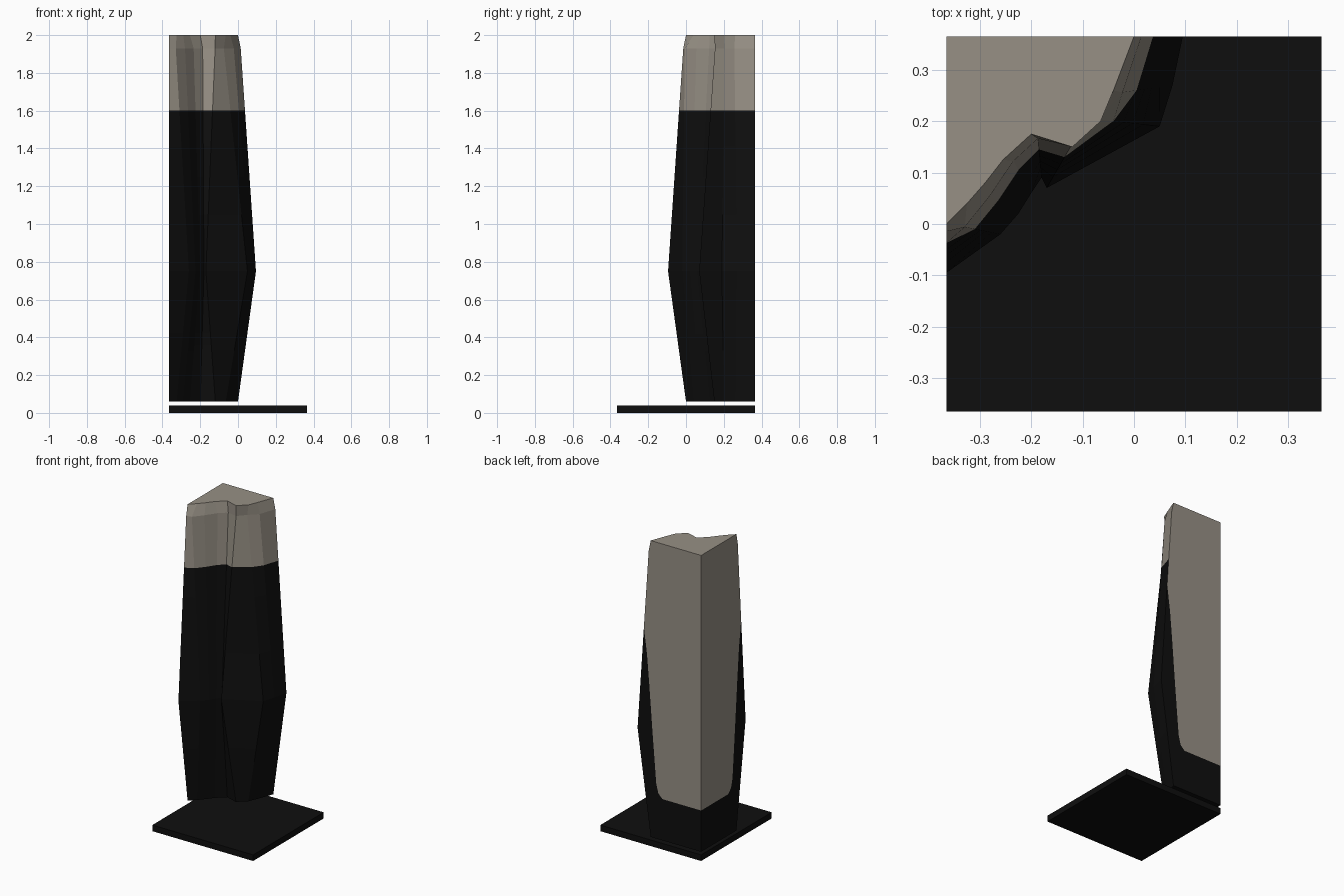
import bpy, bmesh
from mathutils import Vector

if "Cube" in bpy.data.objects:
    bpy.data.objects.remove(bpy.data.objects["Cube"])

H = 0.365  # half width of the base, and the wall corner of the column


def material(name, rgb):
    m = bpy.data.materials.new(name)
    m.diffuse_color = (*rgb, 1)
    m.use_nodes = True
    m.node_tree.nodes["Principled BSDF"].inputs["Base Color"].default_value = m.diffuse_color
    return m


black = material("black", (0.0045, 0.0045, 0.0045))
stone = material("warm grey", (0.31, 0.28, 0.235))


def finish(name, bm, mats):
    bmesh.ops.recalc_face_normals(bm, faces=bm.faces)
    me = bpy.data.meshes.new(name)
    bm.to_mesh(me)
    bm.free()
    for m in mats:
        me.materials.append(m)
    ob = bpy.data.objects.new(name, me)
    bpy.context.collection.objects.link(ob)
    return ob


# Base plate
bm = bmesh.new()
bmesh.ops.create_cube(bm, size=1)
for v in bm.verts:
    v.co = (v.co.x * 2 * H, v.co.y * 2 * H, 0.02 + v.co.z * 0.04)
finish("base_plate", bm, [black])

# Wavy front outlines of the column at its key heights
top = [(-H, 0), (-.325, .04), (-.29, .08), (-.255, .125), (-.20, .175),
       (-.12, .15), (-.065, .20), (-.04, .26), (0, H)]
upper = [(-H, -.037), (-.31, -.01), (-.265, .045), (-.225, .105), (-.185, .145),
         (-.135, .13), (-.04, .20), (.005, .26), (.037, H)]
belly = [(-H, -.095), (-.26, -.02), (-.225, .02), (-.20, .06), (-.18, .09),
         (-.17, .07), (.05, .19), (.075, .27), (.095, H)]


def blend(a, b, t):
    return [Vector(p).lerp(Vector(q), t) for p, q in zip(a, b)]


shoulder = [Vector(q) + (Vector(q) - Vector(p)) * 0.39 for p, q in zip(belly, upper)]
keys = [(0.06, top), (0.75, belly), (1.6, upper), (1.93, shoulder), (2.0, top)]


def outline(z):
    for (z0, a), (z1, b) in zip(keys, keys[1:]):
        if z <= z1:
            return blend(a, b, (z - z0) / (z1 - z0))
    return blend(top, top, 0)


# Width of the bare panel on the two flat sides, by height
panel = {0.06: .28, 0.33: .28, 0.36: .31, 0.42: .325, 0.75: .352,
         1.05: .375, 1.25: .392, 1.41: None, 1.6: None, 1.93: None, 2.0: None}

# Column: loft of rings, front points then back panel, corner, left panel
bm = bmesh.new()
rings = []
heights = list(panel)
for z in heights:
    pts = outline(z)
    w = panel[z] or H + pts[-1].x - 0.002
    pts += [Vector((-H + w, H)), Vector((-H, H)), Vector((-H, H - w))]
    rings.append([bm.verts.new((p.x, p.y, z)) for p in pts])

n = len(rings[0])
for z, lo, hi in zip(heights, rings, rings[1:]):
    for i in range(n):
        j = (i + 1) % n
        f = bm.faces.new((lo[i], lo[j], hi[j], hi[i]))
        if i < 8:                # wavy front
            bare = z >= 1.6
        elif i in (9, 10):       # flat side panels
            bare = z >= 0.33
        else:                    # strips beside the panels
            bare = z >= 1.41
        f.material_index = int(bare)
bm.faces.new(rings[0])
bm.faces.new(rings[-1]).material_index = 1
finish("column", bm, [black, stone])
